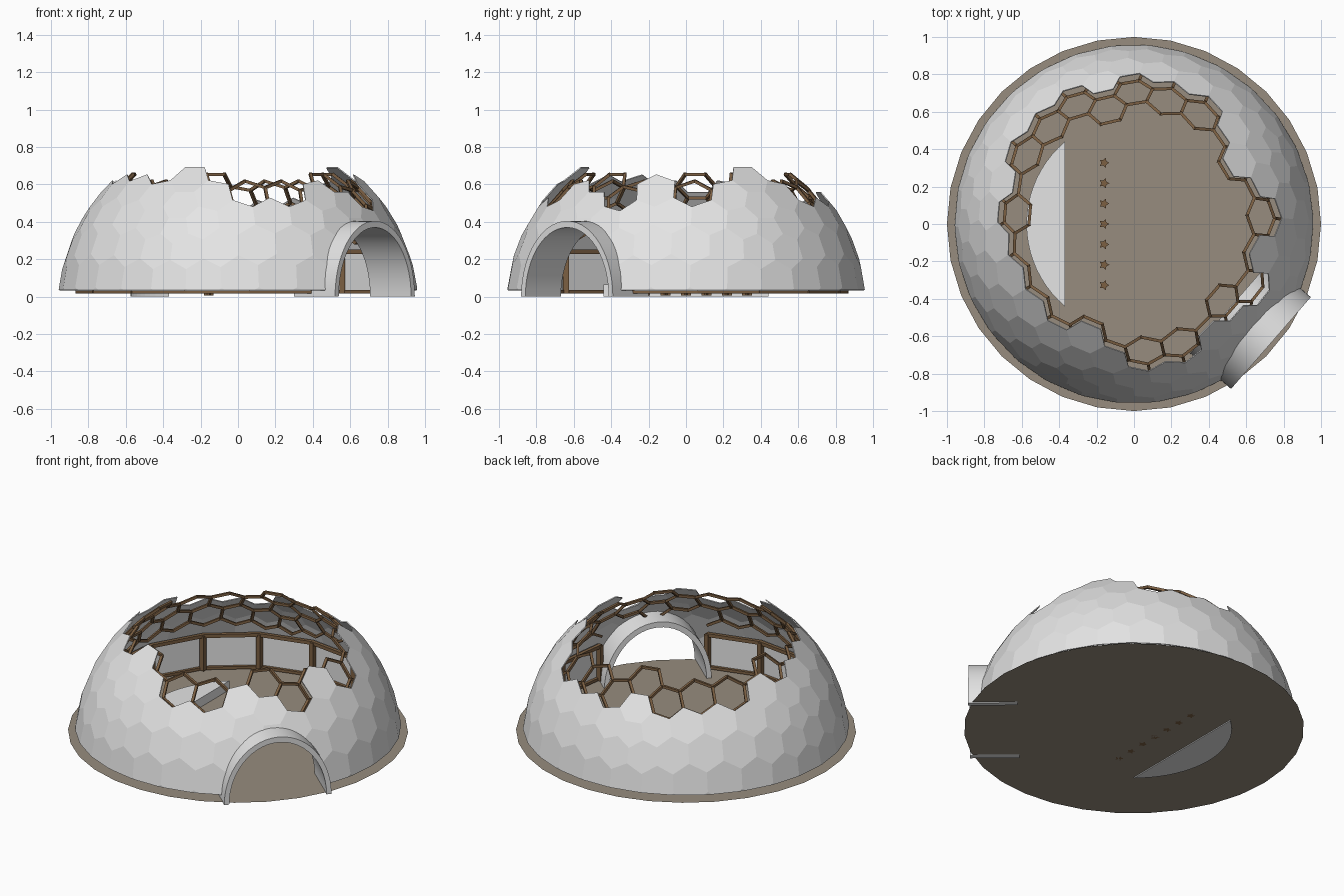
import bpy, bmesh, math
from math import sin, cos, pi, radians
from mathutils import Vector, Matrix

cube = bpy.data.objects.get("Cube")
if cube:
    bpy.data.objects.remove(cube)


def material(name, colour):
    m = bpy.data.materials.new(name)
    m.use_nodes = True
    m.diffuse_color = (*colour, 1)
    m.node_tree.nodes["Principled BSDF"].inputs["Base Color"].default_value = (*colour, 1)
    return m


WHITE = material("pale_shell", (0.78, 0.78, 0.78))
EARTH = material("earth_floor", (0.31, 0.265, 0.21))
WOOD = material("brown_wood", (0.2, 0.115, 0.055))

DOOR = radians(-41)                      # direction of the entrance
RADIUS, CENTRE = 0.965, Vector((0, 0, -0.07))
SIDES = 16                               # bays of the inner frame


def polar(r, a, z=0):
    return Vector((r * cos(a), r * sin(a), z))


def add_object(name, bm, mat):
    bmesh.ops.recalc_face_normals(bm, faces=bm.faces)
    me = bpy.data.meshes.new(name)
    bm.to_mesh(me)
    bm.free()
    me.materials.append(mat)
    ob = bpy.data.objects.new(name, me)
    bpy.context.scene.collection.objects.link(ob)
    return ob


def prism(bm, points, vec):
    """Extrude a closed outline along a vector."""
    face = bm.faces.new([bm.verts.new(p) for p in points])
    out = bmesh.ops.extrude_face_region(bm, geom=[face], use_keep_orig=True)
    moved = [g for g in out["geom"] if isinstance(g, bmesh.types.BMVert)]
    bmesh.ops.translate(bm, verts=moved, vec=vec)


def bar(bm, a, b, width):
    """Square timber between two points."""
    d = b - a
    m = (Matrix.Translation((a + b) / 2) @ d.to_track_quat("Z", "Y").to_matrix().to_4x4()
         @ Matrix.Diagonal((width, width, d.length + width * 0.5, 1)))
    bmesh.ops.create_cube(bm, size=1, matrix=m)


# Ground disc
bm = bmesh.new()
bm.faces.new([bm.verts.new(polar(1, 2 * pi * i / 32, 0.006)) for i in range(32)])
add_object("ground_disc", bm, EARTH)

# Honeycomb cells: dual of a divided icosahedron
geo = bmesh.new()
bmesh.ops.create_icosphere(geo, subdivisions=1, radius=1)
bmesh.ops.subdivide_edges(geo, edges=geo.edges[:], cuts=5, use_grid_fill=True)
for v in geo.verts:
    v.co.normalize()
bmesh.ops.rotate(geo, verts=geo.verts, cent=(0, 0, 0), matrix=Matrix.Rotation(DOOR, 3, "Z"))
geo.faces.index_update()
nodes = [f.calc_center_median().normalized() for f in geo.faces]
cells = []
for v in geo.verts:
    n = v.co.normalized()
    side = n.orthogonal().normalized()
    up = n.cross(side)
    ring = sorted((f.index for f in v.link_faces),
                  key=lambda i: math.atan2(nodes[i].dot(up), nodes[i].dot(side)))
    cells.append((n, ring))
geo.free()

# Ragged opening: inner rim radius every 15 degrees
RIM = [.70, .62, .47, .62, .74, .71, .76, .70, .70, .68, .68, .62,
       .66, .54, .62, .68, .50, .58, .70, .72, .68, .62, .74, .64]


def rim_radius(n):
    t = (math.atan2(n.y, n.x) % (2 * pi)) / (2 * pi) * len(RIM)
    i = int(t)
    return RIM[i % len(RIM)] * (1 - t + i) + RIM[(i + 1) % len(RIM)] * (t - i)


def flat_radius(n):
    return RADIUS * math.hypot(n.x, n.y)


# Dome shell
bm = bmesh.new()
verts = [bm.verts.new(p * RADIUS + CENTRE) for p in nodes]
for n, ring in cells:
    if n.z > -0.1 and flat_radius(n) > rim_radius(n) + 0.065:
        bm.faces.new([verts[i] for i in ring])
bmesh.ops.delete(bm, geom=[v for v in bm.verts if not v.link_faces], context="VERTS")
bmesh.ops.bisect_plane(bm, geom=bm.verts[:] + bm.edges[:] + bm.faces[:],
                       plane_co=(0, 0, 0.035), plane_no=(0, 0, 1), clear_inner=True)
dome = add_object("dome_shell", bm, WHITE)

# Entrance tunnel
OUT, ACROSS = polar(1, DOOR), polar(1, DOOR + pi / 2)


def arch(half, height, depth, steps=28):
    return [OUT * depth + ACROSS * half * cos(pi * i / steps)
            + Vector((0, 0, height * sin(pi * i / steps))) for i in range(steps + 1)]


bm = bmesh.new()
prism(bm, arch(0.325, 0.405, 0.68) + arch(0.295, 0.37, 0.68)[::-1], OUT * 0.29)
tunnel = add_object("entrance_tunnel", bm, WHITE)
bpy.context.view_layer.objects.active = tunnel
tunnel.select_set(True)
bpy.ops.object.shade_smooth_by_angle(angle=radians(30))
tunnel.select_set(False)

# Cut the doorway out of the shell
bm = bmesh.new()
outline = arch(0.31, 0.388, 0.5)
low = Vector((0, 0, -0.1))
prism(bm, outline + [outline[-1] + low, outline[0] + low], OUT * 0.7)
cutter = add_object("doorway_cutter", bm, WHITE)
cutter.hide_render = True
solid = dome.modifiers.new("thickness", "SOLIDIFY")
solid.thickness = 0.006
solid.offset = -1
cut = dome.modifiers.new("doorway", "BOOLEAN")
cut.operation = "DIFFERENCE"
cut.solver = "EXACT"
cut.object = cutter
bpy.context.view_layer.update()
graph = bpy.context.evaluated_depsgraph_get()
dome_mesh = bpy.data.meshes.new_from_object(dome.evaluated_get(graph))
dome.modifiers.clear()
dome.data = dome_mesh
bpy.data.objects.remove(cutter)

# Honeycomb struts inside the shell
edges = set()
for n, ring in cells:
    if flat_radius(n) > 0.66 and n.z > 0:
        edges |= {tuple(sorted(p)) for p in zip(ring, ring[1:] + ring[:1])}
bm = bmesh.new()
for i, j in sorted(edges):
    a, b = (nodes[k] * RADIUS * 0.95 + CENTRE for k in (i, j))
    mid = (a + b) / 2
    in_door = abs(mid.dot(ACROSS)) < 0.33 and mid.dot(OUT) > 0 and mid.z < 0.42
    if min(a.z, b.z) > 0.24 and not in_door:
        bar(bm, a, b, 0.016)
add_object("honeycomb_struts", bm, WOOD)

# Posts, ring beams and wall panels, leaving the entrance free
frame, walls = bmesh.new(), bmesh.new()
for k in range(1, SIDES):
    a, b = (DOOR + 2 * pi * (k + s) / SIDES for s in (0, 1))
    bar(frame, polar(0.85, a, 0.025), polar(0.85, a, 0.235), 0.03)
    if k < SIDES - 1:
        bar(frame, polar(0.85, a, 0.24), polar(0.85, b, 0.24), 0.022)
        bar(frame, polar(0.86, a, 0.026), polar(0.86, b, 0.026), 0.018)
        walls.faces.new([walls.verts.new(p) for p in (
            polar(0.87, a, 0.03), polar(0.87, b, 0.03),
            polar(0.87, b, 0.25), polar(0.87, a, 0.25))])
add_object("timber_frame", frame, WOOD)
add_object("inner_wall_panels", walls, WHITE)

# Raised stage: a segment of a circle
bm = bmesh.new()
half = radians(50)
prism(bm, [polar(0.575, pi - half + 2 * half * i / 20) for i in range(21)], (0, 0, 0.065))
add_object("stage", bm, WHITE)

# Row of star shaped floor markers
bm = bmesh.new()
for k in range(-3, 4):
    base = Vector((-0.16, 0.109 * k, 0.006))
    prism(bm, [base + polar(0.015 if i % 2 else 0.028, pi * i / 5) for i in range(10)],
          (0, 0, 0.02))
add_object("star_markers", bm, WOOD)
